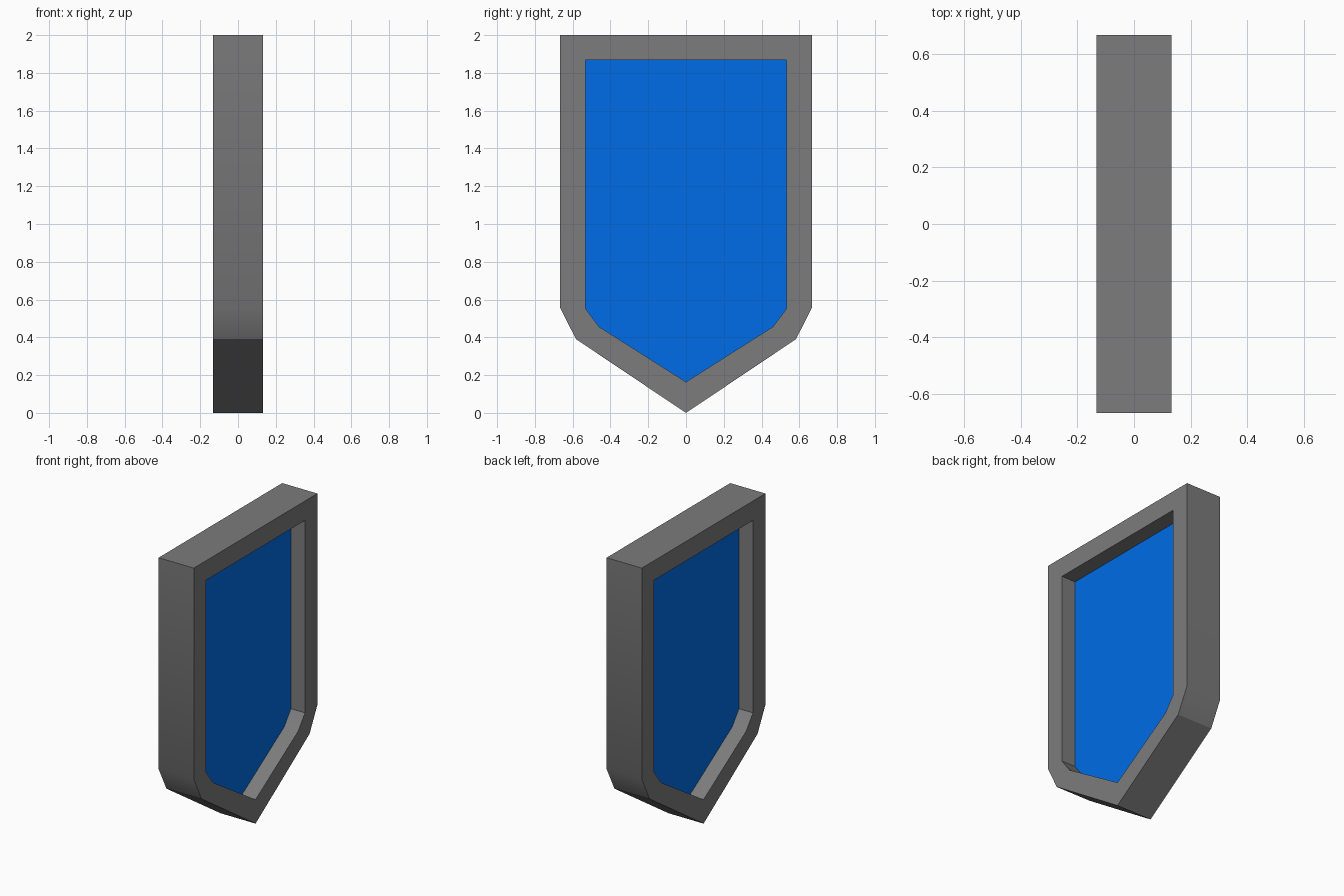
import bpy, bmesh, math

if "Cube" in bpy.data.objects:
    bpy.data.objects.remove(bpy.data.objects["Cube"])

HALF = 0.133    # half depth of the rim
PANEL = 0.027   # half depth of the recessed panel


def outline(half):
    """Mirror a right-hand (y, z) half profile into a closed loop."""
    return half + [(-y, z) for y, z in reversed(half) if y > 0]


OUTER = outline([(0, 0), (0.582, 0.39), (0.667, 0.557), (0.667, 2.0)])
INNER = outline([(0, 0.164), (0.46, 0.456), (0.533, 0.553), (0.533, 1.867)])


def finish(bm, name, color):
    bmesh.ops.recalc_face_normals(bm, faces=bm.faces)
    me = bpy.data.meshes.new(name)
    bm.to_mesh(me)
    bm.free()
    mat = bpy.data.materials.new(name + "_color")
    mat.diffuse_color = color
    mat.use_nodes = True
    mat.node_tree.nodes["Principled BSDF"].inputs["Base Color"].default_value = mat.diffuse_color
    me.materials.append(mat)
    ob = bpy.data.objects.new(name, me)
    bpy.context.collection.objects.link(ob)
    return ob


def loop(bm, pts, x):
    return [bm.verts.new((x, y, z)) for y, z in pts]


# Rim: closed ring joining the outer and inner outlines on both sides
bm = bmesh.new()
rings = [loop(bm, OUTER, HALF), loop(bm, INNER, HALF),
         loop(bm, INNER, -HALF), loop(bm, OUTER, -HALF)]
n = len(OUTER)
for k in range(4):
    a, b = rings[k], rings[(k + 1) % 4]
    for i in range(n):
        j = (i + 1) % n
        bm.faces.new((a[i], a[j], b[j], b[i]))
rim = finish(bm, "shield_rim", (0.2, 0.2, 0.2, 1))
bpy.context.view_layer.objects.active = rim
rim.select_set(True)
bpy.ops.object.shade_smooth_by_angle(angle=math.radians(28))

# Panel: thin blue slab in the middle of the rim
bm = bmesh.new()
front, back = loop(bm, INNER, PANEL), loop(bm, INNER, -PANEL)
bm.faces.new(front)
bm.faces.new(back)
panel = finish(bm, "shield_panel", (0.0, 0.15, 0.8, 1))
for p in panel.data.polygons:   # both faces look outward
    if p.normal.x * p.center.x < 0:
        p.flip()
